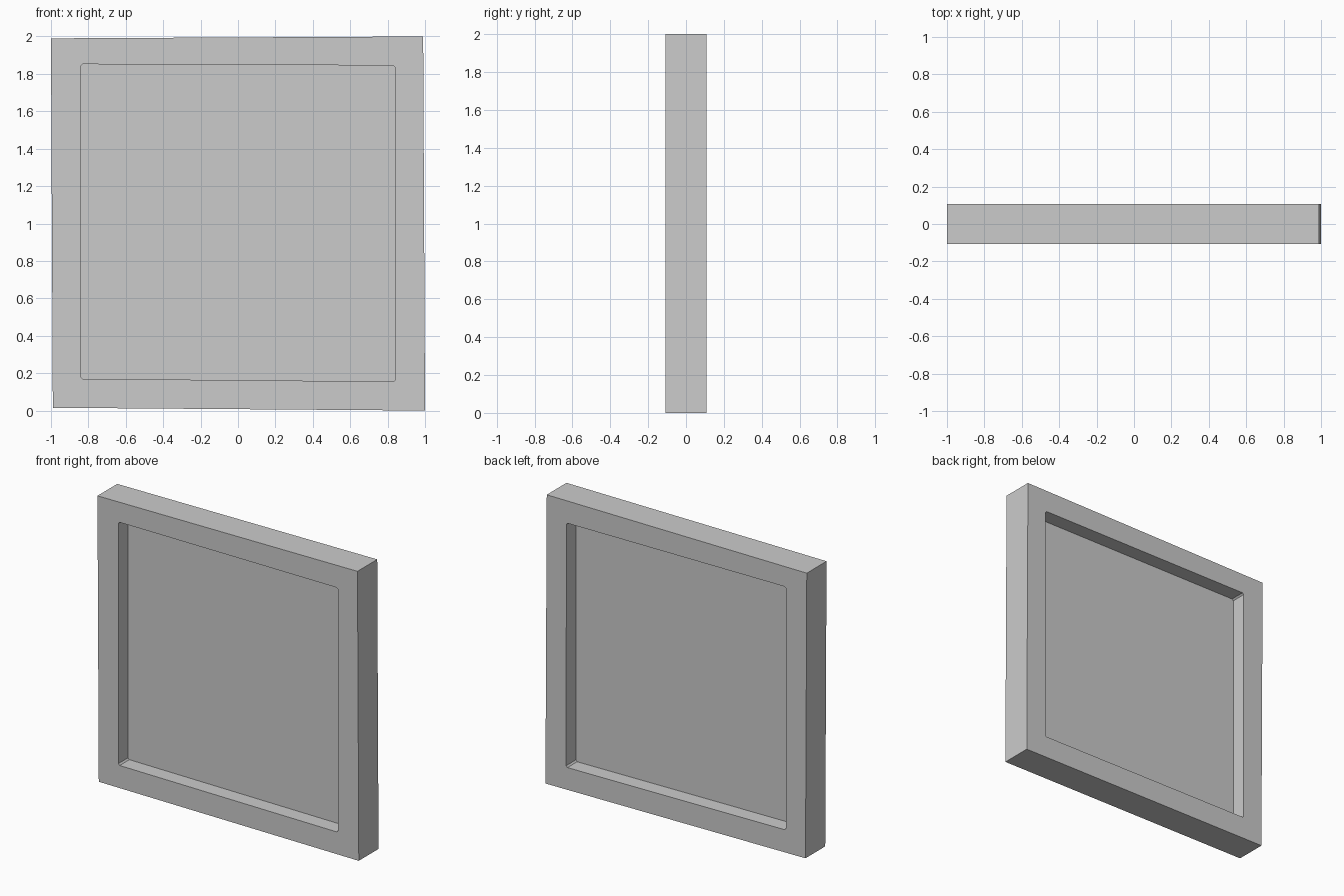
import bpy
import bmesh

cube = bpy.data.objects.get("Cube")
if cube:
    bpy.data.objects.remove(cube, do_unlink=True)

# One plain grey for the whole model
grey = bpy.data.materials.new("light grey")
grey.use_nodes = True
colour = (0.6, 0.6, 0.6, 1)
grey.diffuse_color = colour
grey.node_tree.nodes["Principled BSDF"].inputs["Base Color"].default_value = colour

HALF_DEPTH = 0.108
PANEL_HALF = 0.002

# Slightly uneven hand-cut outlines (x, z), clockwise from top left
OUTER = [(-1.0, 1.99), (0.99, 2.0), (1.0, 0.0), (-0.99, 0.015)]
INNER = [(-0.84, 1.852), (0.84, 1.845), (0.842, 0.155), (-0.84, 0.17)]


def add_object(name, bm):
    bmesh.ops.recalc_face_normals(bm, faces=bm.faces)
    mesh = bpy.data.meshes.new(name)
    bm.to_mesh(mesh)
    bm.free()
    mesh.materials.append(grey)
    obj = bpy.data.objects.new(name, mesh)
    bpy.context.collection.objects.link(obj)
    return obj


def ring(bm, outline, y):
    return [bm.verts.new((x, y, z)) for x, z in outline]


def bridge(bm, a, b):
    for i in range(len(a)):
        j = (i + 1) % len(a)
        bm.faces.new((a[i], a[j], b[j], b[i]))


# Square frame: four loops joined into a closed ring
bm = bmesh.new()
loops = [ring(bm, OUTER, -HALF_DEPTH), ring(bm, OUTER, HALF_DEPTH),
         ring(bm, INNER, HALF_DEPTH), ring(bm, INNER, -HALF_DEPTH)]
for k in range(4):
    bridge(bm, loops[k], loops[(k + 1) % 4])
# Ease the inner corners a little
corners = [bm.edges.get((a, b)) for a, b in zip(loops[2], loops[3])]
bmesh.ops.bevel(bm, geom=corners, offset=0.01, segments=1, affect='EDGES')
add_object("frame", bm)

# Thin panel set midway through the frame, tucked just inside its edges
bm = bmesh.new()
edge = [(x * 1.005, 1 + (z - 1) * 1.005) for x, z in INNER]
front, back = ring(bm, edge, -PANEL_HALF), ring(bm, edge, PANEL_HALF)
bm.faces.new(front)
bm.faces.new(back)
bridge(bm, front, back)
add_object("centre_panel", bm)
